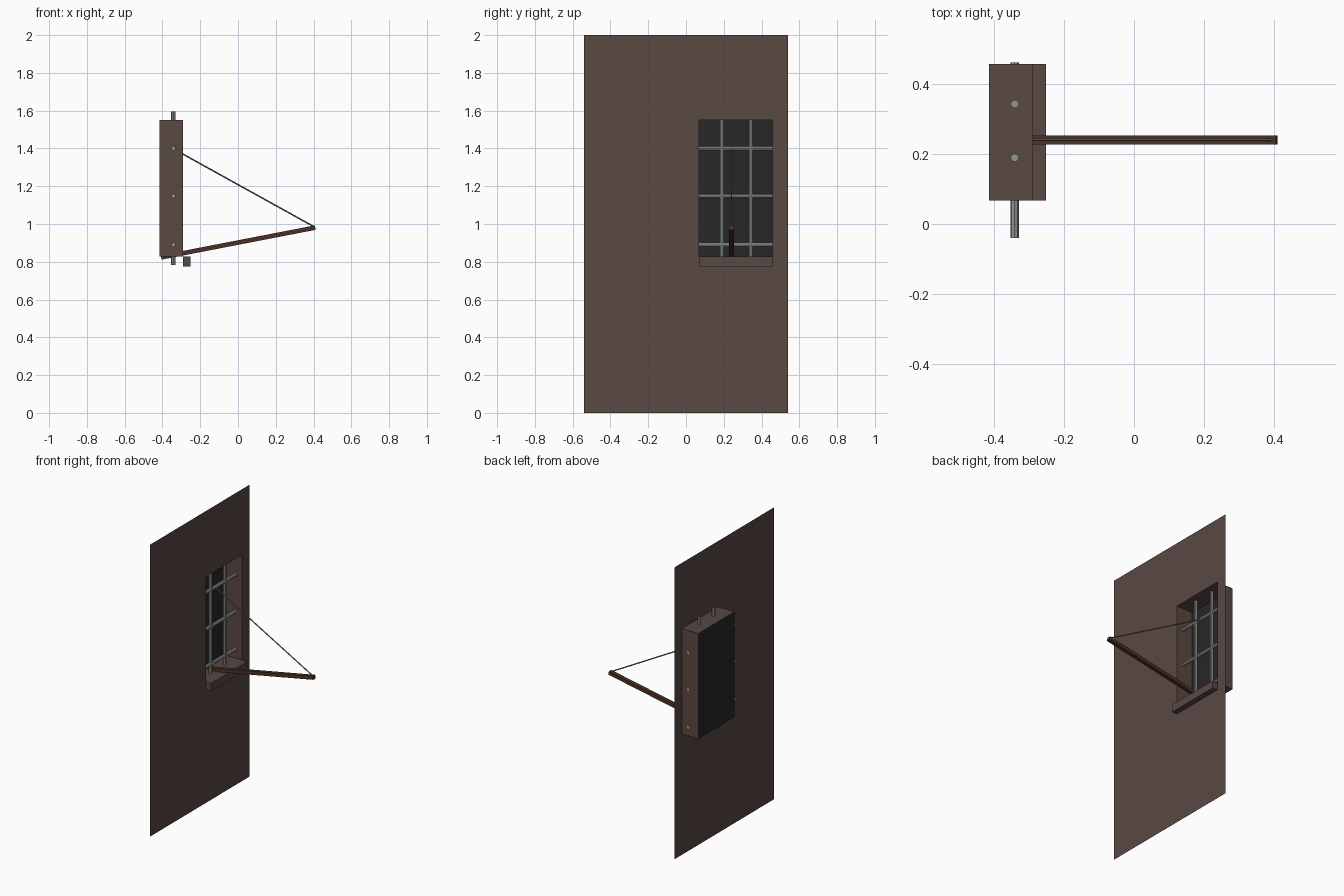
import bpy, bmesh
from mathutils import Vector, Matrix

if "Cube" in bpy.data.objects:
    bpy.data.objects.remove(bpy.data.objects["Cube"])


def material(name, rgb):
    m = bpy.data.materials.new(name)
    m.diffuse_color = (*rgb, 1)
    m.use_nodes = True
    m.node_tree.nodes["Principled BSDF"].inputs["Base Color"].default_value = m.diffuse_color
    return m


BROWN = material("wall_brown", (0.10, 0.065, 0.055))
DARK = material("window_dark", (0.02, 0.02, 0.021))
METAL = material("bar_grey", (0.30, 0.30, 0.30))
WOOD = material("pole_wood", (0.075, 0.03, 0.022))
ROPE = material("rope_tan", (0.20, 0.18, 0.11))

WALL_X, BACK_X = -0.29, -0.415
Y0, Y1, Z0, Z1 = 0.068, 0.459, 0.828, 1.55


def finish(name, bm, mats):
    me = bpy.data.meshes.new(name)
    bm.to_mesh(me)
    bm.free()
    ob = bpy.data.objects.new(name, me)
    bpy.context.collection.objects.link(ob)
    for m in mats:
        me.materials.append(m)
    return ob


def box(name, lo, hi, mat):
    bm = bmesh.new()
    lo, hi = Vector(lo), Vector(hi)
    bmesh.ops.create_cube(bm, size=1, matrix=Matrix.Translation((lo + hi) / 2)
                          @ Matrix.Diagonal((*(hi - lo), 1)))
    return finish(name, bm, [mat])


def rod(name, a, b, radius, sides, mat):
    a, b = Vector(a), Vector(b)
    bm = bmesh.new()
    bmesh.ops.create_cone(bm, cap_ends=True, segments=sides, radius1=radius,
                          radius2=radius, depth=(b - a).length)
    rot = (b - a).to_track_quat('Z', 'Y').to_matrix().to_4x4()
    bm.transform(Matrix.Translation((a + b) / 2) @ rot)
    return finish(name, bm, [mat])


# Thin wall sheet with the window opening left out of a 3 x 3 grid
bm = bmesh.new()
ys, zs = (-0.54, Y0, Y1, 0.54), (0, Z0, Z1, 2)
g = [[bm.verts.new((WALL_X, y, z)) for z in zs] for y in ys]
for i in range(3):
    for j in range(3):
        if (i, j) != (1, 1):
            bm.faces.new((g[i][j], g[i + 1][j], g[i + 1][j + 1], g[i][j + 1]))
finish("wall", bm, [BROWN])

# Window recess: four brown reveals and a dark back, open at the wall
bm = bmesh.new()
corners = [(Y0, Z0), (Y1, Z0), (Y1, Z1), (Y0, Z1)]
front = [bm.verts.new((WALL_X, *c)) for c in corners]
back = [bm.verts.new((BACK_X, *c)) for c in corners]
for i in range(4):
    j = (i + 1) % 4
    bm.faces.new((front[i], front[j], back[j], back[i]))
bm.faces.new(back).material_index = 1
finish("window_recess", bm, [BROWN, DARK])

# Sill under the opening
box("window_sill", (WALL_X, Y0, 0.776), (-0.252, Y1, Z0), BROWN)

# Window bars
for n, y in enumerate((0.19, 0.344)):
    rod(f"vertical_bar_{n}", (-0.342, y, 0.784), (-0.342, y, 1.596), 0.012, 8, METAL)
for n, z in enumerate((0.89, 1.148, 1.4)):
    rod(f"horizontal_bar_{n}", (-0.342, -0.04, z), (-0.342, 0.463, z), 0.012, 8, METAL)

# Square pole leaning out of the window
a, b = Vector((-0.407, 0.241, 0.823)), Vector((0.409, 0.241, 0.981))
d = (b - a).normalized()
side = Vector((0, 1, 0))
up = d.cross(side)
rot = Matrix((d, side, up)).transposed().to_4x4()
bm = bmesh.new()
bmesh.ops.create_cube(bm, size=1, matrix=Matrix.Translation((a + b) / 2) @ rot
                      @ Matrix.Diagonal(((b - a).length, 0.026, 0.024, 1)))
finish("pole", bm, [WOOD])

# Rope from the upper bar to the pole tip
rod("rope", (-0.342, 0.241, 1.398), (0.402, 0.241, 0.986), 0.004, 6, ROPE)
